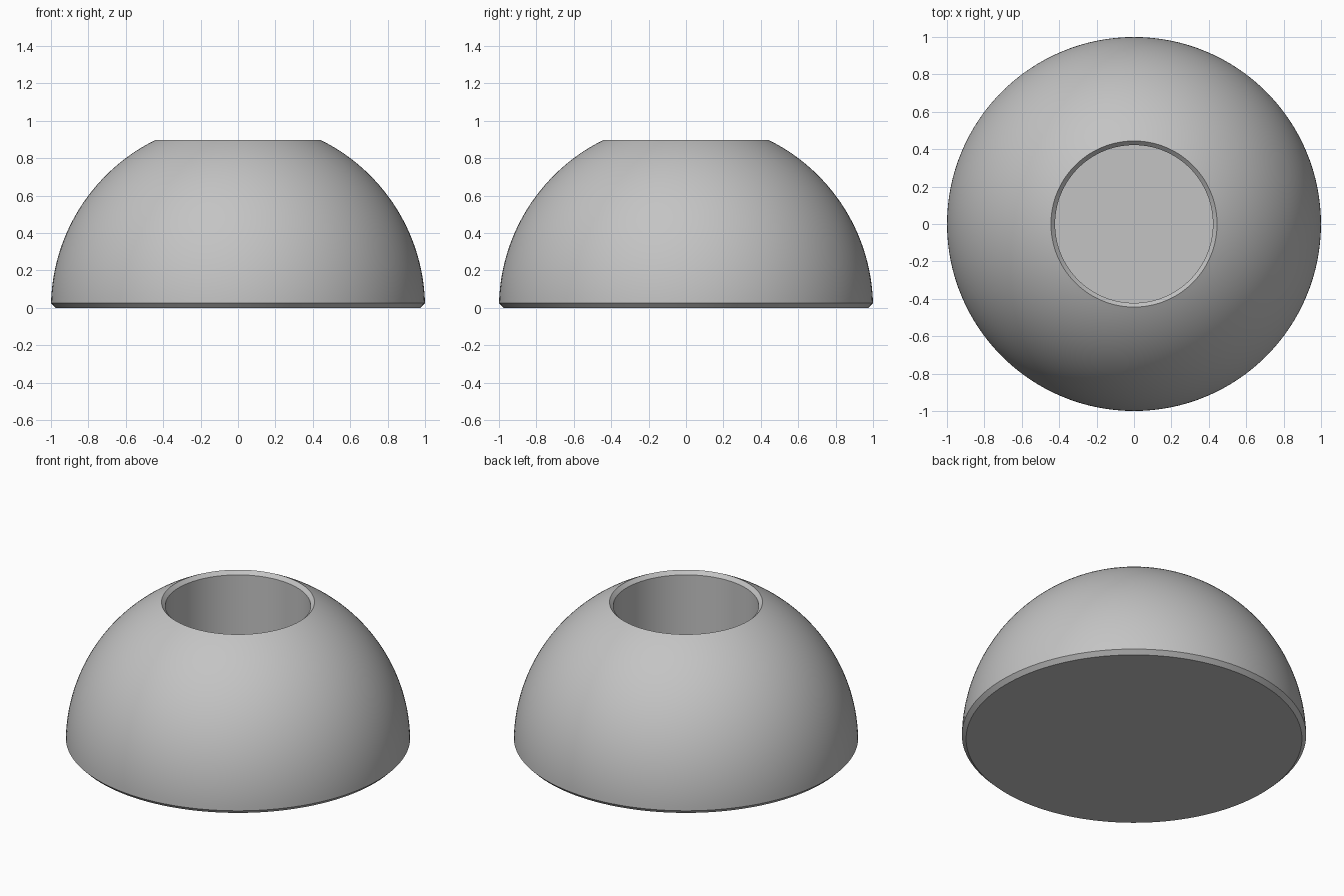
import bpy
import bmesh
from math import asin, cos, sin, pi, radians

cube = bpy.data.objects.get("Cube")
if cube:
    bpy.data.objects.remove(cube, do_unlink=True)

RADIUS = 1.0
CHAMFER = 0.025
TOP = 0.896        # height of the flat cut across the dome
HOLE = 0.422       # socket radius
FLOOR = 0.22       # height of the socket floor
ARC_STEPS = 40
SIDES = 128

# Grey material
grey = bpy.data.materials.new("plain grey")
grey.use_nodes = True
colour = (0.55, 0.55, 0.55, 1)
grey.diffuse_color = colour
grey.node_tree.nodes["Principled BSDF"].inputs["Base Color"].default_value = colour

# Half profile: base, bevelled foot, dome arc, bevelled rim, socket wall, floor
start, end = asin(CHAMFER), asin(TOP)
angles = [start + (end - start) * i / ARC_STEPS for i in range(ARC_STEPS + 1)]
profile = [(0, 0), (RADIUS - CHAMFER, 0)]
profile += [(RADIUS * cos(a), RADIUS * sin(a)) for a in angles]
profile += [(HOLE, TOP - CHAMFER * 0.9), (HOLE, FLOOR), (0, FLOOR)]

# Spin the profile into a solid dome
bm = bmesh.new()
verts = [bm.verts.new((r, 0, z)) for r, z in profile]
edges = [bm.edges.new(pair) for pair in zip(verts, verts[1:])]
bmesh.ops.spin(bm, geom=verts + edges, cent=(0, 0, 0), axis=(0, 0, 1),
               angle=2 * pi, steps=SIDES, use_merge=True)
bmesh.ops.remove_doubles(bm, verts=bm.verts, dist=0.0001)
bmesh.ops.recalc_face_normals(bm, faces=bm.faces)
mesh = bpy.data.meshes.new("dome_holder")
bm.to_mesh(mesh)
bm.free()
mesh.materials.append(grey)

dome = bpy.data.objects.new("dome_holder", mesh)
bpy.context.collection.objects.link(dome)

# Smooth dome with crisp rims
bpy.ops.object.select_all(action='DESELECT')
dome.select_set(True)
bpy.context.view_layer.objects.active = dome
bpy.ops.object.shade_smooth_by_angle(angle=radians(25))
